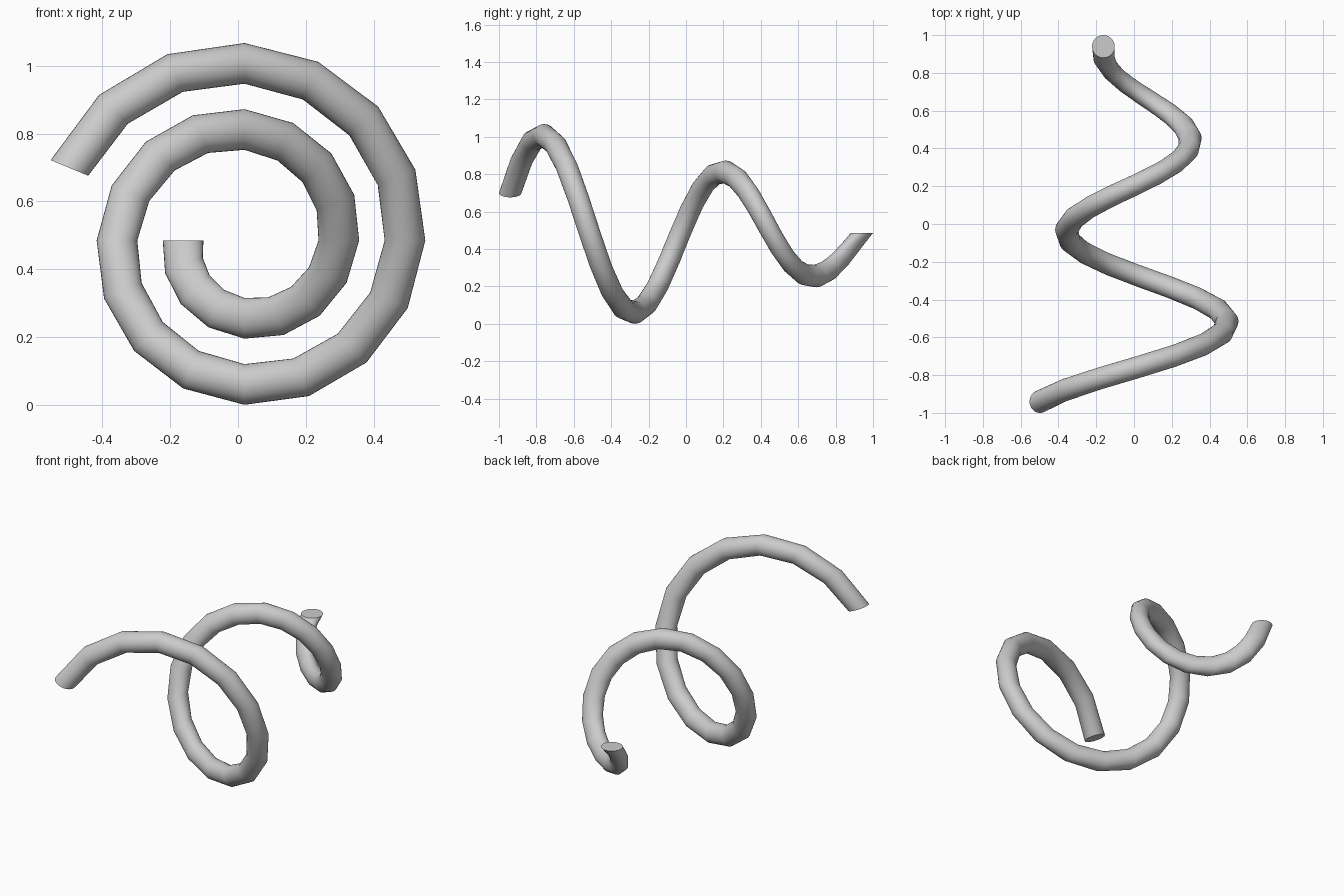
import bpy, bmesh
from math import sin, cos, pi

if "Cube" in bpy.data.objects:
    bpy.data.objects.remove(bpy.data.objects["Cube"])

SIDES, STEPS = 32, 31          # tube sides, spiral steps (16 per turn)
CX, CZ = 0.019, 0.485          # spiral axis, parallel to y
TUBE = 0.06
R0, GROW = 0.181, 0.0122       # start radius, growth per step
Y0 = 0.94

bm = bmesh.new()

# Circular section swept around the y axis while widening and moving forward
rings = []
for i in range(STEPS + 1):
    a = pi + i * pi / 8
    y = Y0 - 2 * Y0 * i / STEPS
    ring = []
    for j in range(SIDES):
        t = 2 * pi * j / SIDES
        r = R0 + GROW * i + TUBE * cos(t)
        ring.append(bm.verts.new((CX + r * cos(a), y + TUBE * sin(t), CZ + r * sin(a))))
    rings.append(ring)

for p, q in zip(rings, rings[1:]):
    for j in range(SIDES):
        k = (j + 1) % SIDES
        bm.faces.new((p[j], p[k], q[k], q[j]))

# Flat end caps
bm.faces.new(rings[0])
bm.faces.new(rings[-1])
bmesh.ops.recalc_face_normals(bm, faces=bm.faces)

mesh = bpy.data.meshes.new("spiral_tube")
bm.to_mesh(mesh)
bm.free()
tube = bpy.data.objects.new("spiral_tube", mesh)
bpy.context.collection.objects.link(tube)

# Smooth sides, sharp cap edges
bpy.context.view_layer.objects.active = tube
tube.select_set(True)
bpy.ops.object.shade_smooth_by_angle(angle=pi / 6)
